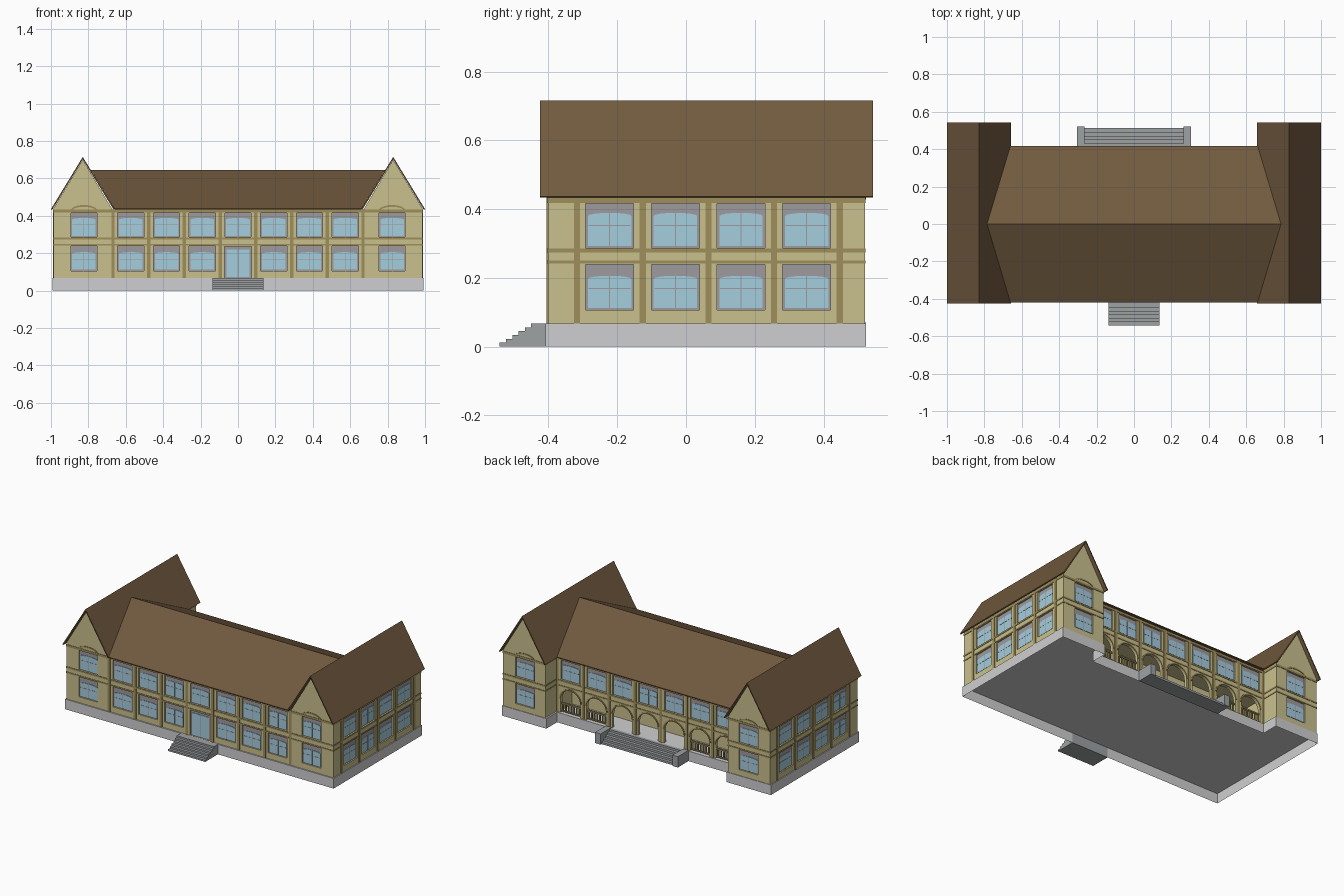
import bpy, bmesh, math
from mathutils import Matrix, Vector

if "Cube" in bpy.data.objects:
    bpy.data.objects.remove(bpy.data.objects["Cube"])


def mat(name, r, g, b):
    m = bpy.data.materials.new(name)
    lin = [(c / 255 / 12.92 if c < 11 else ((c / 255 + 0.055) / 1.055) ** 2.4) for c in (r, g, b)]
    m.diffuse_color = (*lin, 1)
    m.use_nodes = True
    m.node_tree.nodes["Principled BSDF"].inputs["Base Color"].default_value = m.diffuse_color
    return m


WALL = mat("sand wall", 202, 193, 142)
TRIM = mat("ochre trim", 160, 143, 91)
ROOF = mat("brown roof", 113, 90, 63)
BASE = mat("pale stone", 207, 207, 209)
STEP = mat("grey step", 158, 162, 164)
GLASS = mat("blue glass", 165, 205, 222)
FRAME = mat("grey frame", 159, 155, 160)


def frame(origin, u, v, n):
    m = Matrix([Vector(u), Vector(v), Vector(n)]).transposed().to_4x4()
    m.translation = Vector(origin)
    return m


# Facades: local x runs along the wall, local y is up, local z points outwards
UP = (0, 0, 1)
FRONT = frame((0, -0.402, 0), (1, 0, 0), UP, (0, -1, 0))
BACK = frame((0, 0.40, 0), (1, 0, 0), UP, (0, 1, 0))
WING_BACK = frame((0, 0.52, 0), (1, 0, 0), UP, (0, 1, 0))
SIDES = [frame((s * 0.986, 0, 0), (0, 1, 0), UP, (s, 0, 0)) for s in (-1, 1)]
INNER = [frame((s * 0.675, 0, 0), (0, 1, 0), UP, (-s, 0, 0)) for s in (-1, 1)]
PLAN = Matrix.Identity(4)
ALONG_X = frame((0, 0, 0), (0, 1, 0), UP, (1, 0, 0))
ALONG_Y = frame((0, 0, 0), (1, 0, 0), UP, (0, 1, 0))
FLOOR = 0.0675


def prism(bm, pts, face, d0, d1):
    lo = [bm.verts.new(face @ Vector((x, y, d0))) for x, y in pts]
    hi = [bm.verts.new(face @ Vector((x, y, d1))) for x, y in pts]
    n = len(pts)
    fs = [bm.faces.new(lo), bm.faces.new(hi)]
    fs += [bm.faces.new((lo[i], lo[(i + 1) % n], hi[(i + 1) % n], hi[i])) for i in range(n)]
    bmesh.ops.recalc_face_normals(bm, faces=fs)
    return fs


def box(bm, face, x0, x1, y0, y1, d0, d1):
    prism(bm, [(x0, y0), (x1, y0), (x1, y1), (x0, y1)], face, d0, d1)


def arc(cx, cz, rx, rz, n=12):
    return [(cx + rx * math.cos(math.pi * i / n), cz + rz * math.sin(math.pi * i / n)) for i in range(n + 1)]


def finish(bm, name, material):
    me = bpy.data.meshes.new(name)
    bm.to_mesh(me)
    bm.free()
    ob = bpy.data.objects.new(name, me)
    bpy.context.collection.objects.link(ob)
    me.materials.append(material)
    return ob


BAY = 0.191
LOW, HIGH = (0.106, 0.239), (0.286, 0.416)
bays = [i * BAY for i in range(-3, 4)]

# Window positions: facade, centre, height range
windows = []
for rows in (LOW, HIGH):
    for u in (-0.824, 0.824):
        windows += [(FRONT, u, rows), (WING_BACK, u, rows)]
    windows += [(FRONT, u, rows) for u in bays if rows == HIGH or abs(u) > 0.01]
    windows += [(f, -0.222 + BAY * i, rows) for f in SIDES for i in range(4)]
windows += [(BACK, u, HIGH) for u in bays]

# Windows: recess cutters, frames, glass with a slightly curved head, thin bars
cut, fr, gl = bmesh.new(), bmesh.new(), bmesh.new()
for f, u, (z0, z1) in windows:
    head = z1 - (0.042 if z1 < 0.3 else 0.036)
    box(cut, f, u - 0.07, u + 0.07, z0, z1, -0.012, 0.03)
    box(fr, f, u - 0.07, u + 0.07, z0, z1, -0.014, -0.009)
    prism(gl, [(u - 0.063, z0 + 0.006), (u + 0.063, z0 + 0.006)] + arc(u, head, 0.063, 0.009, 8),
          f, -0.012, -0.006)
    box(fr, f, u - 0.0015, u + 0.0015, z0, head + 0.008, -0.012, -0.005)
    box(fr, f, u - 0.061, u + 0.061, head - 0.030, head - 0.027, -0.012, -0.005)

# Front double door
box(cut, FRONT, -0.073, 0.073, 0.069, 0.236, -0.012, 0.03)
box(fr, FRONT, -0.073, 0.073, 0.068, 0.236, -0.014, -0.009)
box(fr, FRONT, -0.002, 0.002, 0.068, 0.22, -0.012, -0.005)
box(gl, FRONT, -0.062, 0.062, 0.072, 0.22, -0.012, -0.006)
finish(fr, "window_frames", FRAME)
finish(gl, "window_glass", GLASS)

# Porch void and arcade arch cutters
box(cut, PLAN, -0.66, 0.66, 0.26, 0.38, 0.03, 0.238)
window_cutter = finish(cut, "window_cutter", WALL)
bm = bmesh.new()
for u in bays:
    prism(bm, [(u + 0.073, 0.03)] + arc(u, 0.16, 0.073, 0.068) + [(u - 0.073, 0.03)], BACK, -0.05, 0.05)
arch_cutter = finish(bm, "arch_cutter", WALL)


def carve(ob, cutters):
    bpy.context.view_layer.objects.active = ob
    for c in cutters:
        md = ob.modifiers.new("cut", "BOOLEAN")
        md.operation, md.object, md.solver = "DIFFERENCE", c, "EXACT"
        bpy.ops.object.modifier_apply(modifier=md.name)


# Main block and gabled wings
bm = bmesh.new()
box(bm, PLAN, -0.68, 0.68, -0.4015, 0.40, FLOOR, 0.435)
carve(finish(bm, "main_walls", WALL), [window_cutter, arch_cutter])
for s, side in ((-1, "left"), (1, "right")):
    bm = bmesh.new()
    prism(bm, [(s * x, z) for x, z in
               ((0.986, FLOOR), (0.986, 0.44), (0.83, 0.701), (0.675, 0.44), (0.675, FLOOR))], ALONG_Y, -0.402, 0.52)
    carve(finish(bm, side + "_wing_walls", WALL), [window_cutter])
    # Thin wing roof
    bm = bmesh.new()
    prism(bm, [(s * x, z) for x, z in ((1.0, 0.436), (0.83, 0.715), (0.658, 0.436),
                                       (0.665, 0.433), (0.83, 0.703), (0.993, 0.433))], ALONG_Y, -0.424, 0.544)
    finish(bm, side + "_wing_roof", ROOF)
for c in (window_cutter, arch_cutter):
    bpy.data.objects.remove(c)

# Main roof, its ends sloped to meet the wing roofs
bm = bmesh.new()
prism(bm, [(-0.42, 0.434), (-0.42, 0.440), (0, 0.645), (0.418, 0.440), (0.418, 0.434)], ALONG_X, -1, 1)
for v in bm.verts:
    v.co.x *= 0.658 + (v.co.z - 0.436) * 0.612
finish(bm, "main_roof", ROOF)

# Trim: horizontal bands and pilasters
bm = bmesh.new()
runs = [(FRONT, -0.988, 0.988), (BACK, -0.675, 0.675), (WING_BACK, -0.988, -0.673), (WING_BACK, 0.673, 0.988)]
runs += [(f, -0.404, 0.522) for f in SIDES] + [(f, 0.40, 0.522) for f in INNER]
for f, a, b in runs:
    for z0, z1 in ((0.241, 0.250), (0.274, 0.285), (0.418, 0.433)):
        box(bm, f, a, b, z0, z1, -0.004, 0.0025)
finish(bm, "wall_bands", TRIM)
bm = bmesh.new()
for i in range(8):
    u = (i - 3.5) * BAY
    for f in (FRONT, BACK):
        box(bm, f, u - 0.009, u + 0.009, FLOOR, 0.434, -0.004, 0.004)
for f in SIDES:
    for i in range(5):
        u = -0.317 + BAY * i
        box(bm, f, u - 0.009, u + 0.009, FLOOR, 0.434, -0.004, 0.004)
finish(bm, "pilasters", TRIM)

# Curved mouldings over gable windows and porch arches
bm = bmesh.new()
for f in (FRONT, WING_BACK):
    for u in (-0.824, 0.824):
        prism(bm, arc(u, 0.428, 0.072, 0.030) + arc(u, 0.428, 0.062, 0.020)[::-1], f, -0.004, 0.003)
for u in bays:
    prism(bm, arc(u, 0.16, 0.082, 0.077) + arc(u, 0.16, 0.073, 0.068)[::-1], BACK, -0.004, 0.003)
finish(bm, "arch_mouldings", TRIM)

# Porch balustrades in the outer bays
bm = bmesh.new()
for u in [b for b in bays if abs(b) > 0.3]:
    for z0, z1 in ((0.074, 0.081), (0.125, 0.134)):
        box(bm, BACK, u - 0.074, u + 0.074, z0, z1, -0.016, -0.004)
    for i in range(-3, 4):
        x = u + i * 0.02
        box(bm, BACK, x - 0.004, x + 0.004, 0.08, 0.126, -0.014, -0.006)
finish(bm, "porch_balustrade", TRIM)

# Stone base, notched between the wings at the back and open underneath
bm = bmesh.new()
half = [(0.992, -0.409), (0.992, 0.523), (0.665, 0.523), (0.665, 0.41)]
sides = prism(bm, half + [(-x, y) for x, y in reversed(half)], PLAN, 0, 0.067)
bmesh.ops.delete(bm, geom=[sides[0]], context="FACES_ONLY")
finish(bm, "stone_base", BASE)


def stairs(name, y_wall, y_in, y_out, half_width, n):
    pts = [(y_wall, 0), (y_out, 0)]
    for i in range(n):
        z = 0.067 * (i + 1) / n
        y_next = y_out + (y_in - y_out) * (i + 1) / n
        pts += [(y_out + (y_in - y_out) * i / n, z), (y_wall if i == n - 1 else y_next, z)]
    bm = bmesh.new()
    prism(bm, pts, ALONG_X, -half_width, half_width)
    return finish(bm, name, STEP)


# Front and back stairs, with low side blocks at the back
stairs("front_stairs", -0.4085, -0.432, -0.542, 0.137, 6)
stairs("back_stairs", 0.4095, 0.4095, 0.512, 0.267, 5)
bm = bmesh.new()
for s in (-1, 1):
    box(bm, PLAN, s * 0.265, s * 0.305, 0.4095, 0.522, 0, 0.072)
finish(bm, "back_stair_cheeks", STEP)
